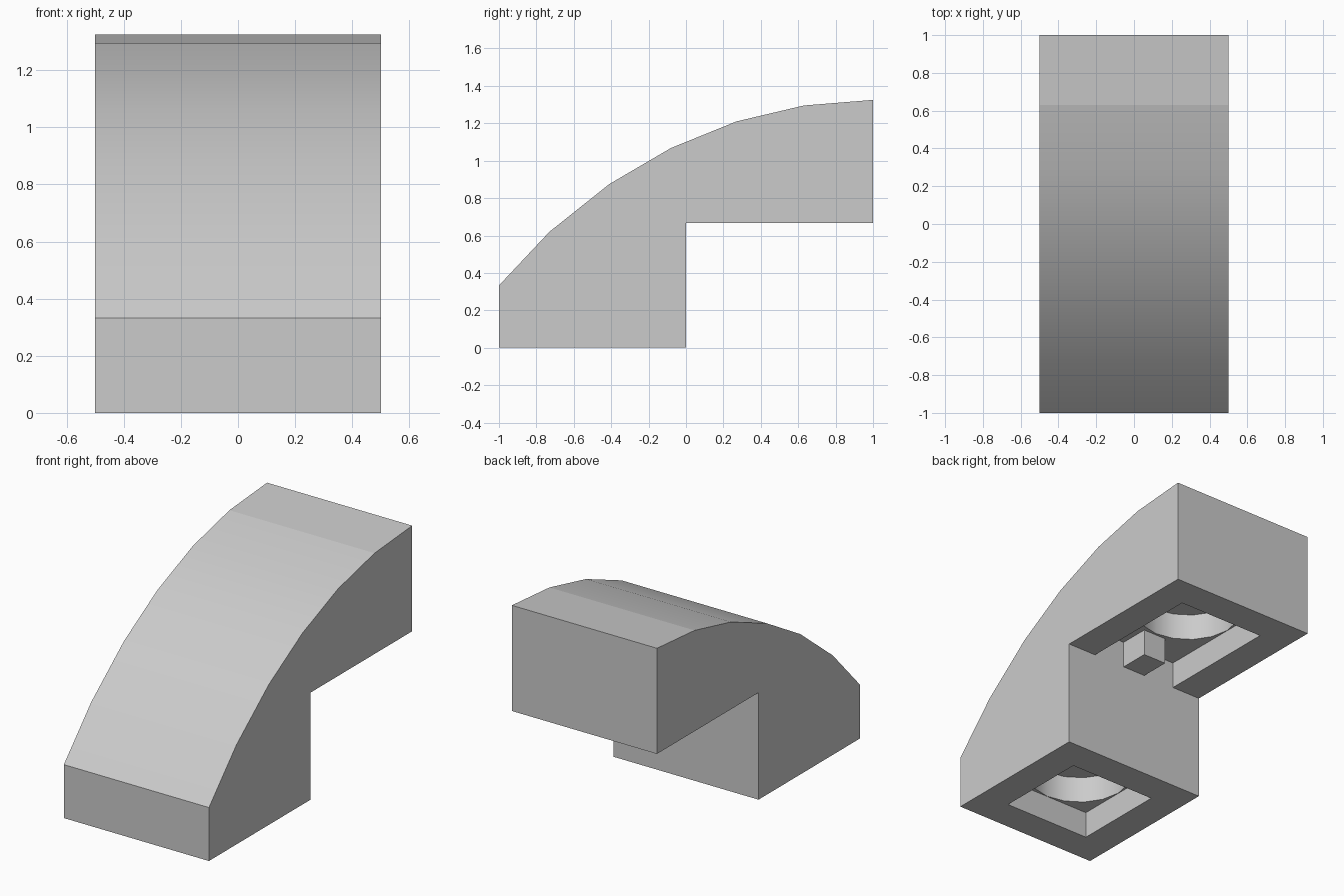
import bpy, bmesh, math
from mathutils import Matrix

if "Cube" in bpy.data.objects:
    bpy.data.objects.remove(bpy.data.objects["Cube"])

grey = bpy.data.materials.new("light_grey")
grey.diffuse_color = (0.6, 0.6, 0.6, 1)
grey.use_nodes = True
grey.node_tree.nodes["Principled BSDF"].inputs["Base Color"].default_value = grey.diffuse_color


def finish(name, bm):
    bmesh.ops.recalc_face_normals(bm, faces=bm.faces)
    me = bpy.data.meshes.new(name)
    bm.to_mesh(me)
    bm.free()
    me.materials.append(grey)
    ob = bpy.data.objects.new(name, me)
    bpy.context.collection.objects.link(ob)
    return ob


def box(name, lo, hi):
    bm = bmesh.new()
    size = [b - a for a, b in zip(lo, hi)]
    mid = [(a + b) / 2 for a, b in zip(lo, hi)]
    bmesh.ops.create_cube(bm, size=1, matrix=Matrix.Translation(mid) @ Matrix.Diagonal((*size, 1)))
    return finish(name, bm)


def cylinder(name, radius, y, z0, z1):
    bm = bmesh.new()
    bmesh.ops.create_cone(bm, cap_ends=True, segments=16, radius1=radius, radius2=radius,
                          depth=z1 - z0, matrix=Matrix.Translation((0, y, (z0 + z1) / 2)))
    return finish(name, bm)


def cut(target, cutter):
    mod = target.modifiers.new("cut", 'BOOLEAN')
    mod.operation, mod.solver, mod.object = 'DIFFERENCE', 'EXACT', cutter
    bpy.context.view_layer.objects.active = target
    bpy.ops.object.modifier_apply(modifier=mod.name)
    bpy.data.objects.remove(cutter)


# Curved block: stepped side profile extruded across x
profile = [(-1, 0), (-1, 0.333), (-0.73, 0.62), (-0.41, 0.875), (-0.08, 1.068), (0.27, 1.21),
           (0.63, 1.295), (1, 1.325), (1, 0.667), (0, 0.667), (0, 0)]
bm = bmesh.new()
side = bm.faces.new([bm.verts.new((-0.5, y, z)) for y, z in profile])
ext = bmesh.ops.extrude_face_region(bm, geom=[side])
bmesh.ops.translate(bm, vec=(1, 0, 0), verts=[v for v in ext["geom"] if isinstance(v, bmesh.types.BMVert)])
block = finish("curved_block", bm)

# Square sockets with a round recess above, under the foot and the overhang
for base, y0, y1, yc in ((0, -0.8, -0.2, -0.5), (0.667, 0, 0.8, 0.5)):
    cut(block, box("socket_cutter", (-0.3, y0, base - 0.1), (0.3, y1, base + 0.167)))
    cut(block, cylinder("recess_cutter", 0.298, yc, base + 0.1, base + 0.333))

# Smooth the curve and round recesses, keep the last top strip flat
bpy.ops.object.select_all(action='DESELECT')
block.select_set(True)
bpy.context.view_layer.objects.active = block
bpy.ops.object.shade_smooth_by_angle(angle=math.radians(30))
for p in block.data.polygons:
    if p.center.z > 1.3 and p.normal.z > 0.9:
        p.use_smooth = False

# Small rib inside the overhang socket
box("socket_rib", (-0.08, -0.01, 0.667), (0.08, 0.19, 0.84))
